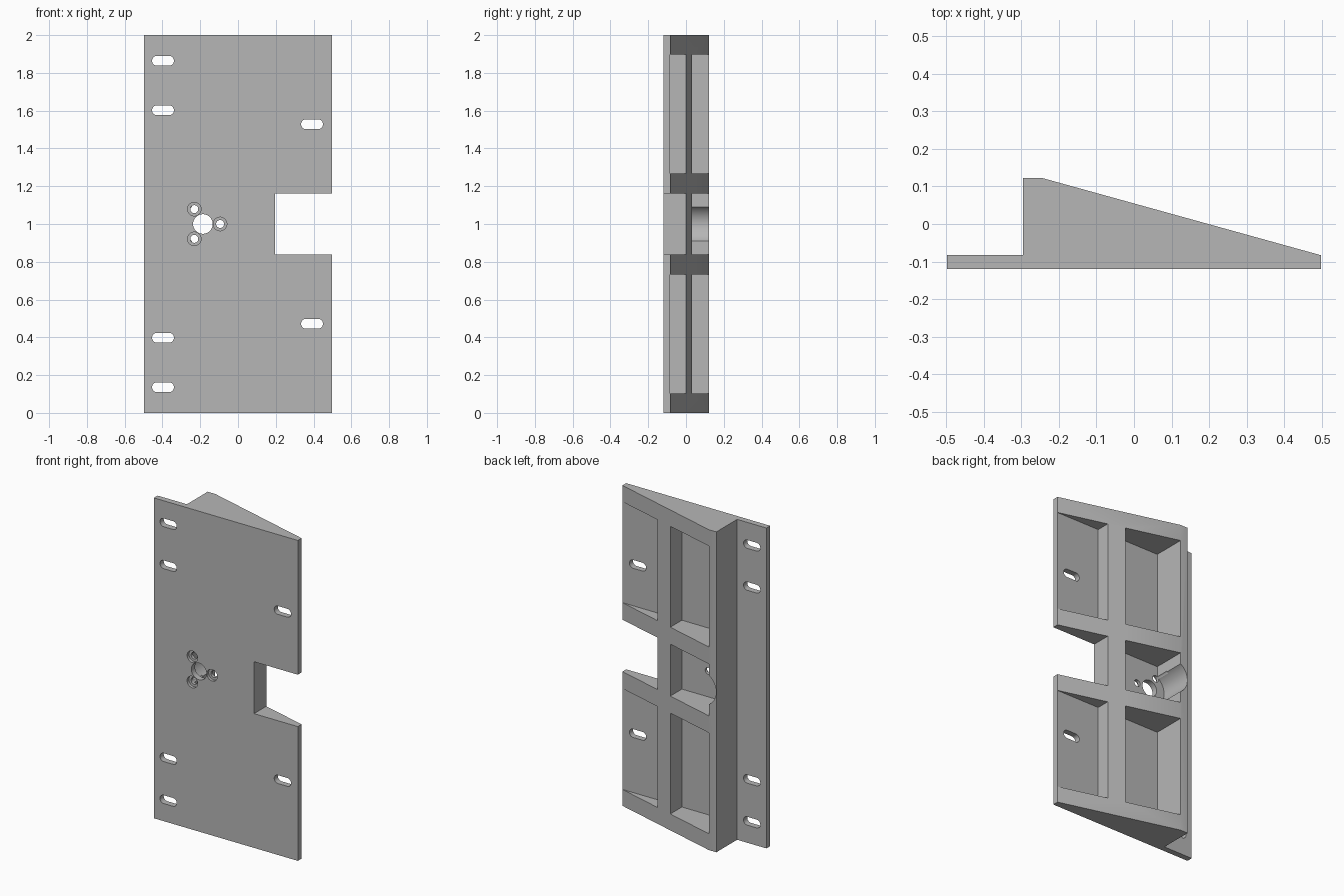
import bpy, bmesh
from math import cos, sin, pi, radians
from mathutils import Vector

cube = bpy.data.objects.get("Cube")
if cube:
    bpy.data.objects.remove(cube, do_unlink=True)

HALF_W, HEIGHT, MID = 0.497, 2.0, 1.0
FRONT, FLOOR, CREST = -0.12, -0.084, 0.122
STEP_X, CREST_X = -0.295, -0.243
RIB_IN, RIB_OUT = 0.087, 0.195
HUB_X = -0.186

grey = bpy.data.materials.new("plain grey")
grey.use_nodes = True
grey.diffuse_color = (0.47, 0.47, 0.47, 1)
grey.node_tree.nodes["Principled BSDF"].inputs["Base Color"].default_value = grey.diffuse_color


def prism(name, points, direction):
    """Extrude a closed 3D outline along a direction."""
    bm = bmesh.new()
    face = bm.faces.new([bm.verts.new(p) for p in points])
    ext = bmesh.ops.extrude_face_region(bm, geom=[face])
    moved = [v for v in ext["geom"] if isinstance(v, bmesh.types.BMVert)]
    bmesh.ops.translate(bm, verts=moved, vec=Vector(direction))
    bmesh.ops.recalc_face_normals(bm, faces=bm.faces)
    mesh = bpy.data.meshes.new(name)
    bm.to_mesh(mesh)
    bm.free()
    mesh.materials.append(grey)
    obj = bpy.data.objects.new(name, mesh)
    bpy.context.collection.objects.link(obj)
    return obj


def slot_cut(name, x, z, radius, stretch=0.0, y0=-0.3, y1=0.3, steps=24):
    """Round or stadium-shaped cutter running along y."""
    pts = []
    for side in (1, -1):
        for i in range(steps + 1 if stretch else steps):
            a = -pi / 2 + pi * i / steps
            pts.append((x + side * (stretch + radius * cos(a)), y0, z + side * radius * sin(a)))
    return prism(name, pts, (0, y1 - y0, 0))


def box_cut(name, x0, x1, z0, z1, y0=FLOOR):
    outline = [(x0, y0, z0), (x1, y0, z0), (x1, y0, z1), (x0, y0, z1)]
    return prism(name, outline, (0, 0.5, 0))


# Wedge body with a thin mounting flange
profile = [(-HALF_W, FRONT), (HALF_W, FRONT), (HALF_W, -0.083), (CREST_X, CREST),
           (STEP_X, CREST), (STEP_X, -0.083), (-HALF_W, -0.083)]
body = prism("wedge_plate", [(x, y, 0) for x, y in profile], (0, 0, HEIGHT))

cutters = []
# Edge notch and the pocket around the hub
cutters.append(box_cut("notch", RIB_OUT, 0.7, 0.838, 1.162, -0.3))
cutters.append(box_cut("hub_pocket", CREST_X, RIB_IN, 0.838, 1.162))

# Weight-saving pockets and mounting slots, mirrored about mid height
for s in (-1, 1):
    z0, z1 = sorted((MID + s * 0.268, MID + s * 0.898))
    cutters.append(box_cut("inner_pocket", CREST_X, RIB_IN, z0, z1))
    cutters.append(box_cut("open_pocket", RIB_OUT, 0.7, z0, z1))
    for x, dz in ((-0.397, 0.602), (-0.397, 0.864), (0.392, 0.528)):
        cutters.append(slot_cut("slot", x, MID + s * dz, 0.026, 0.032, steps=16))

# Hub bore, centre hole and three counterbored screw holes
cutters.append(slot_cut("hub_bore", HUB_X, MID, 0.107, y0=-0.083, steps=32))
cutters.append(slot_cut("centre_hole", HUB_X, MID, 0.052))
for k in range(3):
    a = k * 2 * pi / 3
    x, z = HUB_X + 0.091 * cos(a), MID + 0.091 * sin(a)
    cutters.append(slot_cut("screw_hole", x, z, 0.021, y1=0.0))
    cutters.append(slot_cut("counterbore", x, z, 0.036, y1=-0.102))

# Cut everything out of the body
bpy.ops.object.select_all(action="DESELECT")
bpy.context.view_layer.objects.active = body
body.select_set(True)
for c in cutters:
    c.hide_render = True
    mod = body.modifiers.new("cut", "BOOLEAN")
    mod.operation = "DIFFERENCE"
    mod.solver = "EXACT"
    mod.object = c
    bpy.ops.object.modifier_apply(modifier=mod.name)
for c in cutters:
    bpy.data.objects.remove(c, do_unlink=True)

bpy.ops.object.shade_smooth_by_angle(angle=radians(30))
